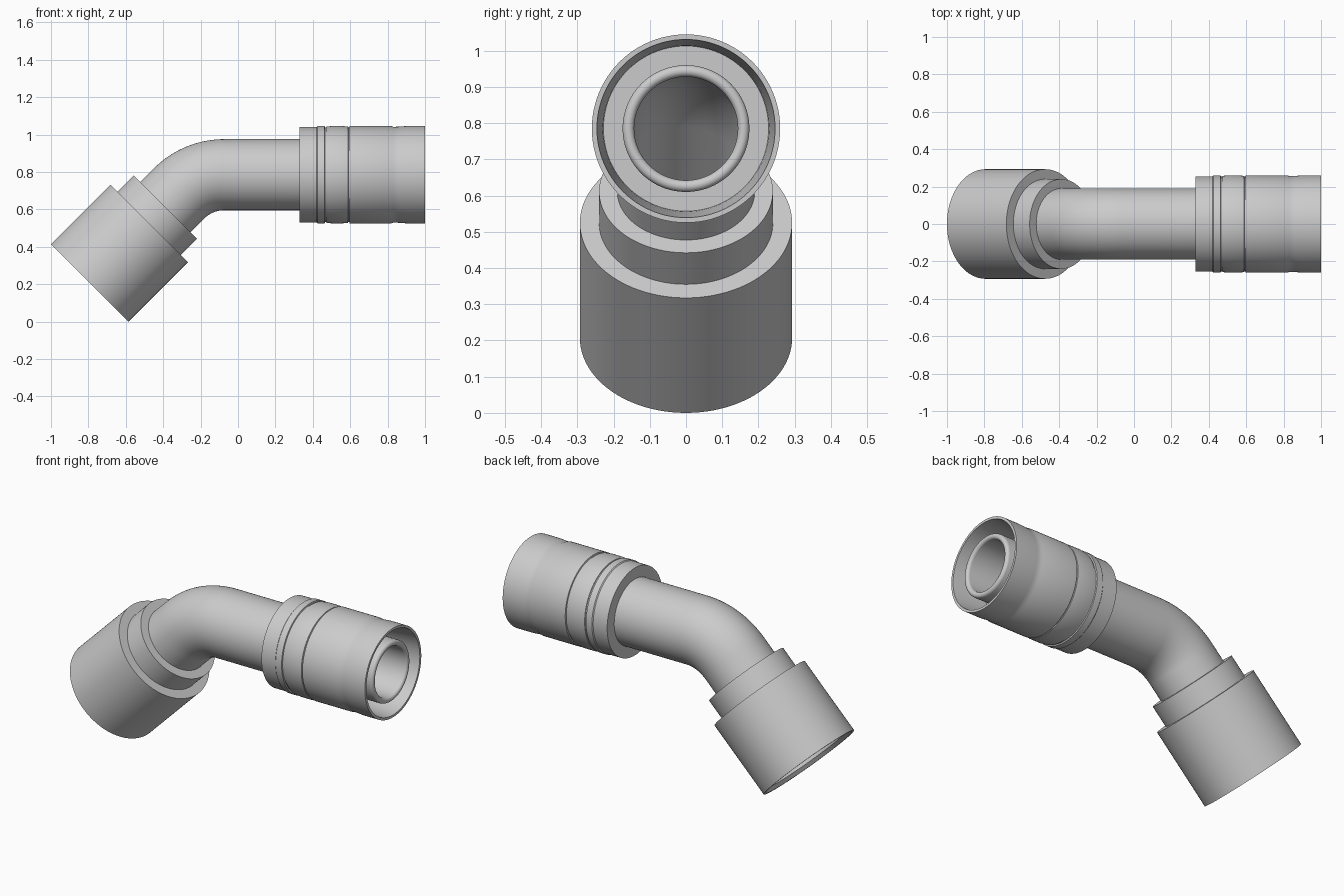
import bpy, bmesh
from math import sin, cos, pi
from mathutils import Vector

if "Cube" in bpy.data.objects:
    bpy.data.objects.remove(bpy.data.objects["Cube"])

BEND_R, Z_AXIS, X_BEND = 0.343, 0.785, -0.073
S1 = 0.675                      # centreline length where the bend starts
S2 = S1 + BEND_R * pi / 4       # and where it ends
END = Vector((-0.7928, 0, 0.2072))


def frame(s):
    """Centre and normal of the fitting's centreline at length s."""
    if s < S1:
        a, c = pi / 4, END + Vector((cos(pi / 4), 0, sin(pi / 4))) * s
    elif s < S2:
        a = pi / 4 - (s - S1) / BEND_R
        c = Vector((X_BEND - BEND_R * sin(a), 0, Z_AXIS - BEND_R + BEND_R * cos(a)))
    else:
        a, c = 0, Vector((X_BEND + s - S2, 0, Z_AXIS))
    return c, Vector((-sin(a), 0, cos(a)))


def at_x(x):
    return S2 + x - X_BEND


def sweep(name, profile, sides=96):
    """Closed (length, radius) profile turned around the centreline."""
    bm = bmesh.new()
    rings = []
    for s, r in profile:
        c, n = frame(s)
        rings.append([bm.verts.new(c + r * (Vector((0, cos(t), 0)) + n * sin(t)))
                      for t in (2 * pi * i / sides for i in range(sides))])
    for k, ring in enumerate(rings):
        nxt = rings[(k + 1) % len(rings)]
        for i in range(sides):
            j = (i + 1) % sides
            bm.faces.new((ring[i], ring[j], nxt[j], nxt[i]))
    bmesh.ops.recalc_face_normals(bm, faces=bm.faces[:])
    mesh = bpy.data.meshes.new(name)
    bm.to_mesh(mesh)
    bm.free()
    ob = bpy.data.objects.new(name, mesh)
    bpy.context.collection.objects.link(ob)
    ob.select_set(True)
    bpy.context.view_layer.objects.active = ob


# Bent tube: flanged sealing end, bend, thinner hose nipple with a rounded lip
bend = [S1 + (S2 - S1) * i / 20 for i in range(21)]
lip = [(at_x(0.974) + 0.016 * sin(t), 0.159 + 0.016 * cos(t))
       for t in (pi * i / 10 for i in range(11))]
sweep("bent_tube",
      [(0.25, 0.143), (0.25, 0.24), (0.30, 0.24), (0.30, 0.19)]
      + [(s, 0.19) for s in bend]
      + [(at_x(0.42), 0.19), (at_x(0.44), 0.175)] + lip
      + [(s, 0.143) for s in reversed(bend)])

# Swivel nut, open at the lower end
sweep("swivel_nut", [(0, 0.293), (0.449, 0.293), (0.449, 0.185), (0.30, 0.185),
                     (0.30, 0.262), (0.02, 0.262), (0, 0.28)])

# Collar behind the nut
sweep("nut_collar", [(0.44, 0.24), (0.572, 0.24), (0.572, 0.185), (0.44, 0.185)])

# Crimp socket with shallow grooves and an open hose cavity
socket = [(0.33, 0.187), (0.33, 0.255), (0.42, 0.255), (0.425, 0.26), (0.463, 0.26),
          (0.465, 0.253), (0.472, 0.253), (0.474, 0.257), (0.50, 0.26), (0.56, 0.26),
          (0.588, 0.257), (0.59, 0.253), (0.595, 0.253), (0.597, 0.26), (0.82, 0.26),
          (0.83, 0.256), (0.86, 0.257), (0.90, 0.26), (1.0, 0.26),
          (1.0, 0.246), (0.83, 0.23), (0.80, 0.228), (0.80, 0.17), (0.42, 0.17)]
sweep("crimp_socket", [(at_x(x), r) for x, r in socket])

bpy.ops.object.shade_smooth_by_angle(angle=pi / 6)
